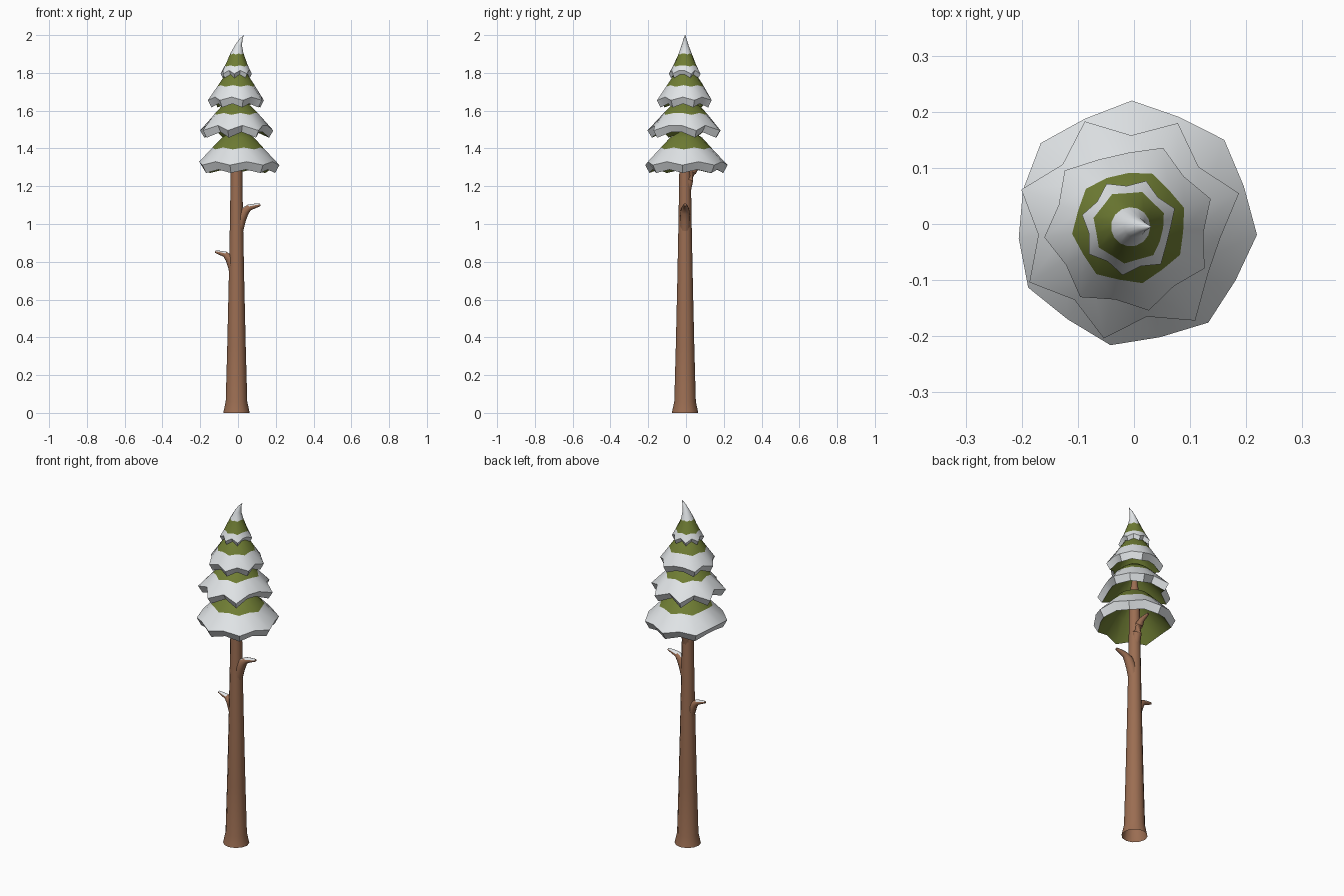
import bpy, bmesh, math
from mathutils import Vector

if "Cube" in bpy.data.objects:
    bpy.data.objects.remove(bpy.data.objects["Cube"])


def material(name, rgb):
    m = bpy.data.materials.new(name)
    m.diffuse_color = (*rgb, 1)
    m.use_nodes = True
    m.node_tree.nodes["Principled BSDF"].inputs["Base Color"].default_value = m.diffuse_color
    return m


BARK = material("bark brown", (0.33, 0.155, 0.085))
NEEDLES = material("needle green", (0.16, 0.205, 0.034))
SNOW = material("snow white", (0.80, 0.83, 0.85))


def finish(bm, name, mats, angle=40):
    bmesh.ops.recalc_face_normals(bm, faces=bm.faces)
    me = bpy.data.meshes.new(name)
    bm.to_mesh(me)
    bm.free()
    ob = bpy.data.objects.new(name, me)
    bpy.context.collection.objects.link(ob)
    for m in mats:
        me.materials.append(m)
    bpy.ops.object.select_all(action='DESELECT')
    ob.select_set(True)
    bpy.context.view_layer.objects.active = ob
    bpy.ops.object.shade_smooth_by_angle(angle=math.radians(angle))
    return ob


def bridge(bm, a, b, mat=0):
    n = len(a)
    for i in range(n):
        f = bm.faces.new((a[i], a[(i + 1) % n], b[(i + 1) % n], b[i]))
        f.material_index = mat


def tube(name, path, mats, sides=12, snow=False, open_start=False):
    """Tapered tube along (point, radius) pairs; snow lands on upward faces."""
    bm = bmesh.new()
    pts = [Vector(p) for p, r in path]
    rings = []
    for k, (p, r) in enumerate(path):
        t = (pts[min(k + 1, len(pts) - 1)] - pts[max(k - 1, 0)]).normalized()
        ref = Vector((0, 1, 0)) if abs(t.y) < 0.3 else Vector((1, 0, 0))
        u = t.cross(ref).normalized()
        v = t.cross(u)
        rings.append([bm.verts.new(pts[k] + r * (math.cos(a) * u + math.sin(a) * v))
                      for a in (2 * math.pi * i / sides for i in range(sides))])
    for a, b in zip(rings, rings[1:]):
        bridge(bm, a, b)
    bm.faces.new(rings[-1])
    if not open_start:
        bm.faces.new(rings[0])
    if snow:
        bmesh.ops.recalc_face_normals(bm, faces=bm.faces)
        for f in bm.faces:
            c = f.calc_center_median()
            if f.normal.z > 0.6 and math.hypot(c.x + 0.008, c.y + 0.005) > 0.04:
                f.material_index = 1
    return finish(bm, name, mats)


CX, CY = -0.008, -0.005

# trunk with flared foot
tube("trunk", [((CX, CY, z), r) for z, r in
               ((0, 0.070), (0.06, 0.057), (0.35, 0.049), (0.7, 0.041),
                (1.0, 0.035), (1.25, 0.031), (1.48, 0.027), (1.56, 0.015))],
     [BARK], open_start=True)

# broken branch stubs: side direction and base height
for name, dx, dy, z, s in (("right_branch", 1, 0, 1.098, 1.0),
                           ("left_branch", -1, 0, 0.85, 0.9),
                           ("back_branch", 0, 1, 1.31, 0.9)):
    prof = ((0.008, -0.14, 0.026), (0.022, -0.075, 0.028), (0.042, -0.032, 0.025),
            (0.068, -0.010, 0.017), (0.10, -0.002, 0.012), (0.126, 0.004, 0.007))
    tube(name, [((CX + dx * o * s, CY + dy * o * s, z + h), r * s) for o, h, r in prof],
         [BARK, SNOW], sides=10, snow=True)


def tier(name, start, rings, centre=(CX, CY)):
    """Ragged skirt: 15 sides with 7 drooping tips and one doubled valley.
    Each ring: tip radius, valley radius, tip z, valley z, x shift, material above it."""
    bm = bmesh.new()
    loops = []
    for rt, rv, zt, zv, dx, m in rings:
        loop = []
        for j in range(15):
            a = math.radians(start - 24 * (j - 1))
            r, z = (rt, zt) if j % 2 else (rv, zv)
            loop.append(bm.verts.new((centre[0] + dx + r * math.cos(a),
                                      centre[1] + r * math.sin(a), z)))
        loops.append(loop)
    for k in range(len(loops) - 1):
        bridge(bm, loops[k], loops[k + 1], rings[k][5])
    f = bm.faces.new(loops[-1])
    f.material_index = rings[-1][5]
    return finish(bm, name, [NEEDLES, SNOW], 35)


# skirts, each from inner underside over the snowy lip to the crown
tier("bottom_skirt", 139, [
    (0.033, 0.033, 1.445, 1.445, 0, 0),
    (0.110, 0.105, 1.375, 1.38, 0, 0),
    (0.197, 0.180, 1.270, 1.288, 0, 1),
    (0.220, 0.207, 1.312, 1.330, 0, 1),
    (0.142, 0.136, 1.395, 1.405, 0, 0),
    (0.085, 0.085, 1.458, 1.458, 0, 0),
    (0.030, 0.030, 1.490, 1.490, 0, 0)], (0, 0))

tier("lower_middle_skirt", -55, [
    (0.028, 0.028, 1.60, 1.60, 0, 0),
    (0.095, 0.085, 1.545, 1.555, 0, 0),
    (0.180, 0.140, 1.457, 1.487, 0, 1),
    (0.204, 0.163, 1.495, 1.522, 0, 1),
    (0.125, 0.113, 1.578, 1.588, 0, 0),
    (0.080, 0.080, 1.622, 1.622, 0, 0),
    (0.025, 0.025, 1.660, 1.660, 0, 0)])

tier("upper_middle_skirt", 67, [
    (0.015, 0.015, 1.765, 1.765, 0, 0),
    (0.075, 0.068, 1.71, 1.715, 0, 0),
    (0.133, 0.112, 1.617, 1.637, 0, 1),
    (0.153, 0.132, 1.655, 1.672, 0, 1),
    (0.103, 0.096, 1.727, 1.735, 0, 0),
    (0.062, 0.062, 1.787, 1.787, 0, 0),
    (0.020, 0.020, 1.830, 1.830, 0, 0)])

tier("top_skirt", -50, [
    (0.010, 0.010, 1.87, 1.87, 0, 0),
    (0.045, 0.040, 1.825, 1.83, 0, 0),
    (0.075, 0.060, 1.773, 1.792, 0, 1),
    (0.087, 0.073, 1.795, 1.813, 0, 1),
    (0.066, 0.060, 1.834, 1.84, 0, 0),
    (0.035, 0.035, 1.897, 1.903, 0.002, 1),
    (0.019, 0.019, 1.945, 1.945, 0.010, 1),
    (0.009, 0.009, 1.978, 1.978, 0.023, 1),
    (0.001, 0.001, 2.0, 2.0, 0.038, 1)])
